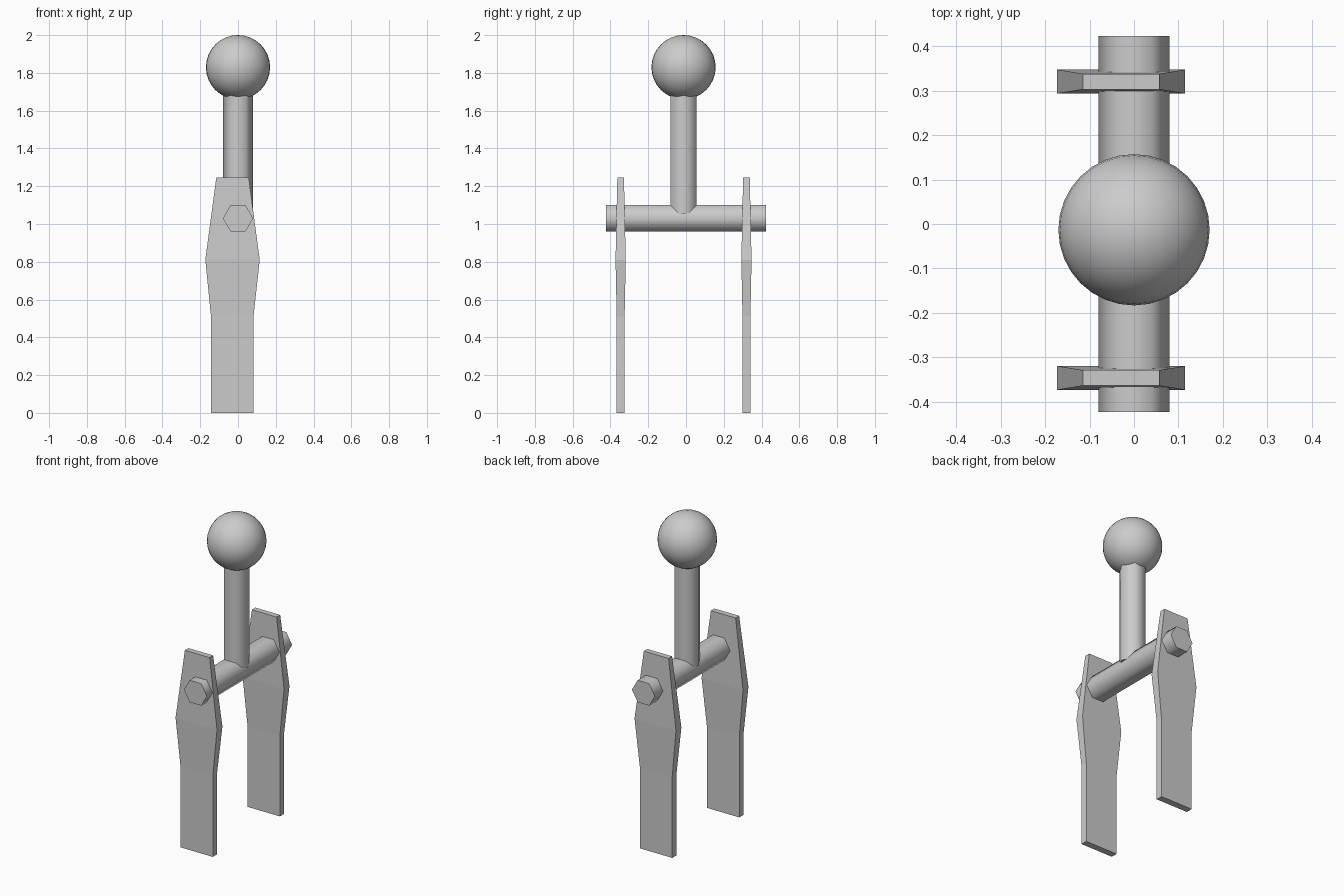
import bpy
from math import radians

if "Cube" in bpy.data.objects:
    bpy.data.objects.remove(bpy.data.objects["Cube"])

CY = -0.013  # centre line of stem and leg pair


def hex_rod(name, radius, length, location, rotation=(0, 0, 0)):
    bpy.ops.mesh.primitive_cylinder_add(vertices=6, radius=radius, depth=length,
                                        location=location, rotation=rotation)
    rod = bpy.context.object
    rod.name = name
    # smooth sides, flat end caps
    for p in rod.data.polygons:
        p.use_smooth = len(p.vertices) == 4
    return rod


def leg(name, y):
    # (z, x min, x max, half thickness) from foot to top
    sections = [(0.0, -0.143, 0.082, 0.021), (0.51, -0.143, 0.082, 0.021),
                (0.81, -0.173, 0.115, 0.027), (1.245, -0.115, 0.057, 0.0175)]
    verts, faces = [], [(3, 2, 1, 0)]
    for z, x0, x1, t in sections:
        verts += [(x0, -t, z), (x1, -t, z), (x1, t, z), (x0, t, z)]
    for k in range(0, 4 * (len(sections) - 1), 4):
        for i in range(4):
            j = (i + 1) % 4
            faces.append((k + i, k + j, k + 4 + j, k + 4 + i))
    n = len(verts)
    faces.append((n - 4, n - 3, n - 2, n - 1))
    mesh = bpy.data.meshes.new(name)
    mesh.from_pydata(verts, [], faces)
    obj = bpy.data.objects.new(name, mesh)
    obj.location.y = y
    bpy.context.collection.objects.link(obj)


# two flat legs
leg("front_leg", CY - 0.333)
leg("back_leg", CY + 0.333)

# hexagonal axle through both legs, corners pointing along x
hex_rod("axle", 0.08, 0.846, (0, 0, 1.03), (radians(90), radians(90), 0))

# hexagonal stem, corners pointing along x
hex_rod("stem", 0.08, 0.68, (0, CY, 1.395), (0, 0, radians(90)))

# ball on top
bpy.ops.mesh.primitive_uv_sphere_add(segments=32, ring_count=16, radius=0.17,
                                     location=(0, CY, 1.83))
bpy.context.object.name = "ball"
bpy.ops.object.shade_smooth()
